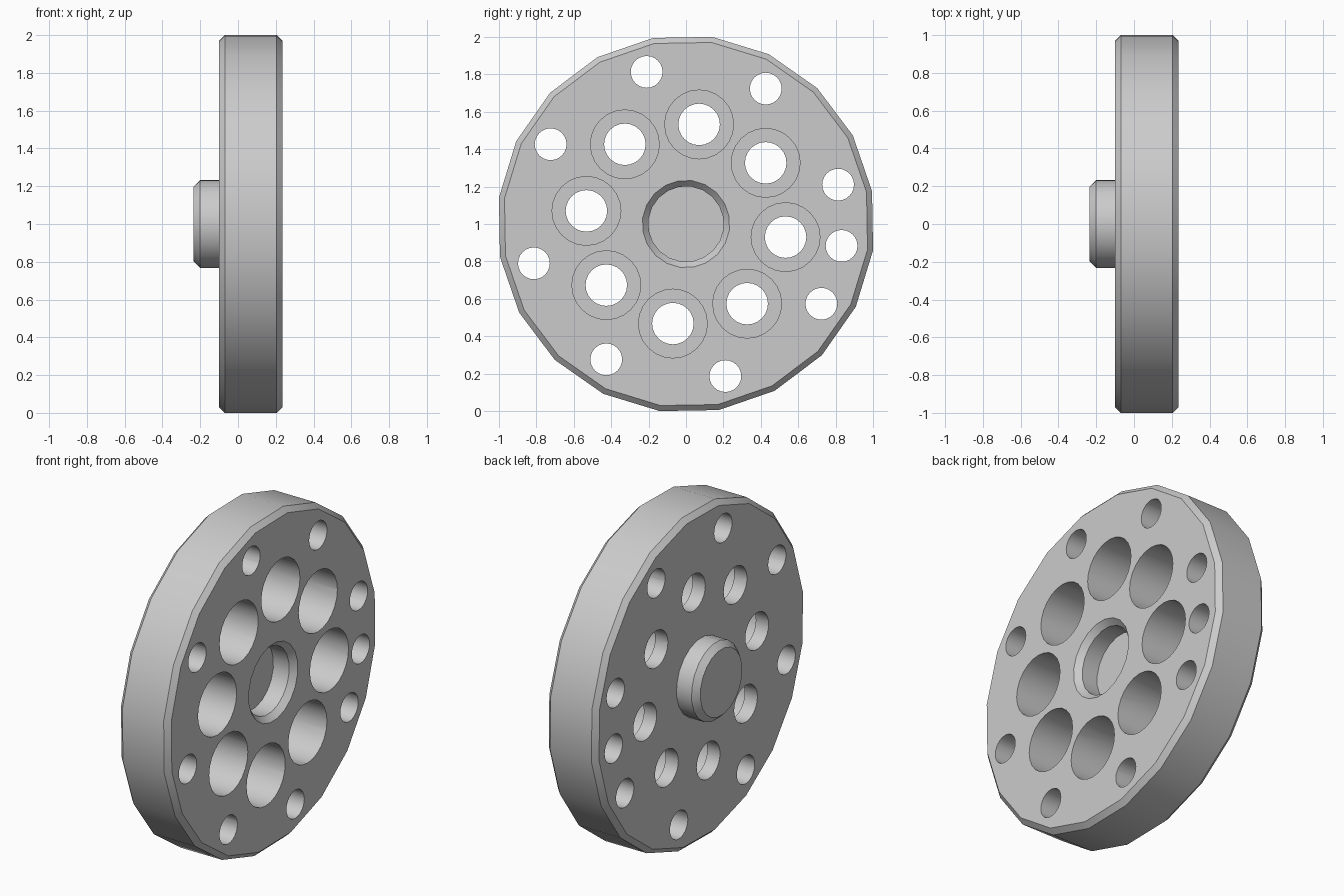
import bpy
import bmesh
from math import cos, sin, radians, tau

cube = bpy.data.objects.get("Cube")
if cube:
    bpy.data.objects.remove(cube, do_unlink=True)

grey = bpy.data.materials.new("plain_grey")
grey.use_nodes = True
grey.diffuse_color = (0.6, 0.6, 0.6, 1)
grey.node_tree.nodes["Principled BSDF"].inputs["Base Color"].default_value = (0.6, 0.6, 0.6, 1)


def lathe(bm, profile, sides, phase=0, cy=0, cz=1):
    """Turn (x, radius) points about an x-parallel axis and cap both ends."""
    rings = []
    for x, r in profile:
        angles = [radians(phase) + tau * i / sides for i in range(sides)]
        rings.append([bm.verts.new((x, cy + r * cos(a), cz + r * sin(a))) for a in angles])
    for a, b in zip(rings, rings[1:]):
        for i in range(sides):
            j = (i + 1) % sides
            bm.faces.new((a[i], a[j], b[j], b[i]))
    bm.faces.new(rings[0])
    bm.faces.new(rings[-1])


def make_object(name, bm):
    bmesh.ops.recalc_face_normals(bm, faces=bm.faces)
    mesh = bpy.data.meshes.new(name)
    bm.to_mesh(mesh)
    bm.free()
    mesh.materials.append(grey)
    obj = bpy.data.objects.new(name, mesh)
    bpy.context.collection.objects.link(obj)
    return obj


# Chamfered disc with a centring boss on one side and a socket on the other
body = bmesh.new()
lathe(body, [(-0.235, 0.2), (-0.2, 0.234), (-0.1, 0.234),
             (-0.1, 0.98), (-0.07, 1.01), (0.205, 1.01), (0.235, 0.98),
             (0.235, 0.234), (0.2, 0.202), (0.095, 0.202)], 20, phase=10)
disc = make_object("flange_disc", body)

# Hole cutters
holes = bmesh.new()
for k in range(8):
    # stepped bolt hole, wide on the socket side
    a = radians(37.5 + 45 * k)
    lathe(holes, [(-0.3, 0.111), (-0.015, 0.111), (-0.015, 0.184), (0.4, 0.184)],
          24, cy=0.537 * cos(a), cz=1 + 0.537 * sin(a))
# outer pin holes: eight evenly spaced and one extra
for angle in [14.5 + 45 * k for k in range(8)] + [-8]:
    a = radians(angle)
    lathe(holes, [(-0.3, 0.085), (0.4, 0.085)], 24,
          cy=0.84 * cos(a), cz=1 + 0.84 * sin(a))
cutter = make_object("hole_cutter", holes)
cutter.hide_render = True

# Cut the holes, then shade
cut = disc.modifiers.new("holes", "BOOLEAN")
cut.operation = "DIFFERENCE"
cut.solver = "EXACT"
cut.object = cutter
bpy.ops.object.select_all(action="DESELECT")
disc.select_set(True)
bpy.context.view_layer.objects.active = disc
bpy.ops.object.modifier_apply(modifier=cut.name)
bpy.data.objects.remove(cutter, do_unlink=True)
bpy.ops.object.shade_smooth_by_angle(angle=radians(30))
